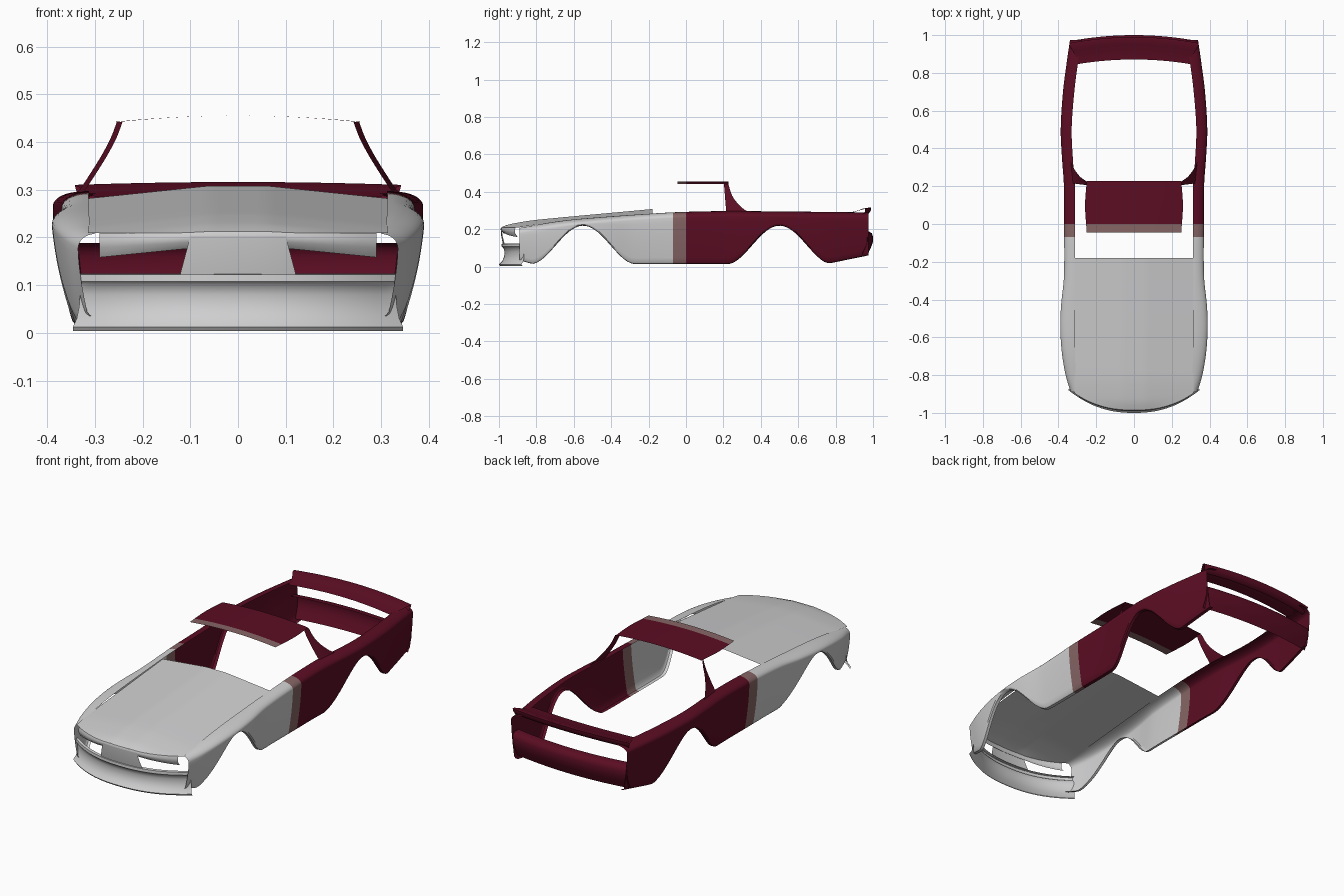
import bpy, bmesh, math

cube = bpy.data.objects.get("Cube")
if cube:
    bpy.data.objects.remove(cube)


def material(name, rgb):
    m = bpy.data.materials.new(name)
    m.use_nodes = True
    m.diffuse_color = (*rgb, 1)
    m.node_tree.nodes["Principled BSDF"].inputs["Base Color"].default_value = (*rgb, 1)
    return m


MATS = [material("light grey", (0.62, 0.62, 0.63)),
        material("dusky rose", (0.24, 0.13, 0.13)),
        material("dark red", (0.105, 0.004, 0.017))]


def paint(y):
    """Paint changes along the length of the car."""
    return 0 if y < -0.07 else 1 if y < 0 else 2


def spline(y, pts):
    """Smooth curve through (position, value) points."""
    y = min(max(y, pts[0][0]), pts[-1][0])
    i = max(k for k in range(len(pts) - 1) if pts[k][0] <= y)

    def slope(k):
        a, b = pts[max(k - 1, 0)], pts[min(k + 1, len(pts) - 1)]
        return (b[1] - a[1]) / (b[0] - a[0])
    (y0, v0), (y1, v1) = pts[i], pts[i + 1]
    h = y1 - y0
    t = (y - y0) / h
    return (v0 * (1 + 2 * t) * (1 - t) ** 2 + v1 * t * t * (3 - 2 * t)
            + h * t * (1 - t) * (slope(i) * (1 - t) - slope(i + 1) * t))


def span(a, b, n):
    return [a + (b - a) * i / n for i in range(n + 1)]


def sheet(name, rows, mirror=False):
    """Skin a grid of points with quads."""
    bm = bmesh.new()
    grid = [[bm.verts.new(p) for p in row] for row in rows]
    for r, s in zip(grid, grid[1:]):
        for j in range(len(r) - 1):
            f = bm.faces.new((r[j], r[j + 1], s[j + 1], s[j]))
            f.material_index = paint(f.calc_center_median().y)
    me = bpy.data.meshes.new(name)
    bm.to_mesh(me)
    bm.free()
    ob = bpy.data.objects.new(name, me)
    bpy.context.collection.objects.link(ob)
    for m in MATS:
        me.materials.append(m)
    if mirror:
        ob.modifiers.new("Mirror", 'MIRROR')
    bpy.ops.object.select_all(action='DESELECT')
    ob.select_set(True)
    bpy.context.view_layer.objects.active = ob
    bpy.ops.object.shade_smooth_by_angle(angle=math.radians(40))
    return ob


# Body sides: outer width, top height and inner edge along the length
WIDTH = [(-.89, .335), (-.8, .362), (-.68, .382), (-.55, .39), (-.43, .386), (-.28, .371),
         (0, .37), (.2, .371), (.36, .382), (.5, .388), (.7, .376), (.85, .357), (.98, .338)]
TOP = [(-.89, .207), (-.7, .24), (-.55, .257), (-.18, .284), (0, .293), (.25, .297), (.98, .29)]
INNER = [(-.89, .3), (-.8, .31), (-.18, .313), (.2, .313), (.32, .322), (.5, .33),
         (.7, .316), (.85, .297), (.98, .275)]


def hem(y):
    """Lower edge with the two wheel arches."""
    z = .014 + .045 * max(0, (y - .75) / .22) + .02 * max(0, (-y - .82) / .07)
    for c in (-.55, .5):
        d = abs(y - c) / .275
        if d < 1:
            z += .205 * (.5 + .5 * math.cos(math.pi * d)) ** .9
    return z


def side_section(y):
    w, t, inner, b = spline(y, WIDTH), spline(y, TOP), spline(y, INNER), hem(y)
    s = t - .03
    pts = []
    for a in span(0, math.pi / 2, 8):
        pts.append((inner + (w - inner) * math.sin(a), y, s + (t - s) * math.cos(a)))
    for z in span(s, min(b + .01, s - .002), 10)[1:]:
        pts.append((w - .03 * ((s - z) / s) ** 1.6, y, z))
    x = pts[-1][0]
    pts += [(x - .006, y, b + .002), (x - .022, y, b)]
    return pts


stations = span(-.89, -.07, 44) + span(-.07, 0, 4)[1:] + span(0, .975, 50)[1:]
sheet("body_side", [side_section(y) for y in stations], mirror=True)


# Bonnet with the nose rolled down at the front
CROWN = [(-1, .205), (-.96, .222), (-.9, .235), (-.8, .25), (-.18, .308)]


def nose_y(x):
    return -.985 + .1 * (abs(x) / .33) ** 2.4


def bonnet_point(x, s):
    y = -.18 + (nose_y(x) + .18) * s
    fall = .026 * max(0, abs(x) - .06) / .25
    return (x, y, spline(y, CROWN) - fall)


across = span(.314, -.314, 32)
sheet("bonnet", [[bonnet_point(x, s) for x in across] for s in span(0, 1, 30)])

narrow = span(.29, -.29, 24)
nose = []
for d, k in ((0, 0), (-.004, .25), (-.002, .6), (.012, 1)):
    row = []
    for x in narrow:
        top = bonnet_point(x, 1)[2]
        low = .177 - .017 * max(0, abs(x) - .1) / .17
        row.append((x, nose_y(x) + d, top + (low - top) * k))
    nose.append(row)
sheet("nose_panel", nose)

sheet("grille_panel", [[(u * w, nose_y(u * w) - .006 + d, z) for u in span(-1, 1, 12)]
                       for w, d, z in ((.122, .012, .12), (.11, .003, .165), (.1, 0, .203))])

# Front bumper with a chin lip: half width, setback, height
CHIN = [(.335, .13, .004), (.346, .006, .004), (.346, 0, .012), (.338, .018, .03), (.333, .028, .055),
        (.331, .03, .08), (.331, .024, .1), (.331, .014, .107), (.331, .015, .122), (.331, .03, .124)]


def chin_y(x):
    return -1 + .115 * (abs(x) / .34) ** 2.3


sheet("front_bumper", [[(u * w, min(chin_y(u * w) + d, -.865), z) for u in span(-1, 1, 32)]
                       for w, d, z in CHIN[1:]])


# Tail parts
def tail_y(x):
    return 1 - .03 * (abs(x) / .33) ** 2


wide = span(-1, 1, 28)
REAR = [(.05, .188), (.02, .187), (.006, .178), (0, .16), (.001, .13), (.012, .1), (.03, .062)]
sheet("rear_bumper", [[(u * .335, tail_y(u * .335) - d, z) for u in wide] for d, z in REAR])

WING = [(.3, .125, .291), (.305, .09, .295), (.325, .05, .306), (.342, .018, .316),
        (.342, .006, .315), (.338, .008, .3), (.332, .018, .284), (.325, .035, .278)]
sheet("rear_wing", [[(u * w, tail_y(u * w) - d - .004, z - .006 * u * u) for u in wide]
                    for w, d, z in WING])

# Roof panel
roof_rows = span(-.045, 0, 3) + span(0, .228, 10)[1:]
ROOF_W = [(-.05, .25), (.1, .259), (.23, .25)]
roof = sheet("roof", [[(u * spline(y, ROOF_W), y, .455 - .013 * u * u) for u in span(-1, 1, 20)]
                      for y in roof_rows])

# Pillars sweeping from the roof down to the body sides
REAR_X = [(.292, .338), (.31, .325), (.37, .287), (.41, .266), (.442, .254)]
REAR_Y = [(.292, .335), (.31, .305), (.37, .252), (.442, .226)]
FRONT_Y = [(.292, .215), (.442, .203)]
pillar = []
for z in span(.442, .292, 14):
    x, yb, yf = spline(z, REAR_X), spline(z, REAR_Y), spline(z, FRONT_Y)
    pillar.append([(x - .012 * (1 - v), yf + (yb - yf) * v, z) for v in span(1, 0, 4)])
sheet("roof_pillar", pillar, mirror=True)
